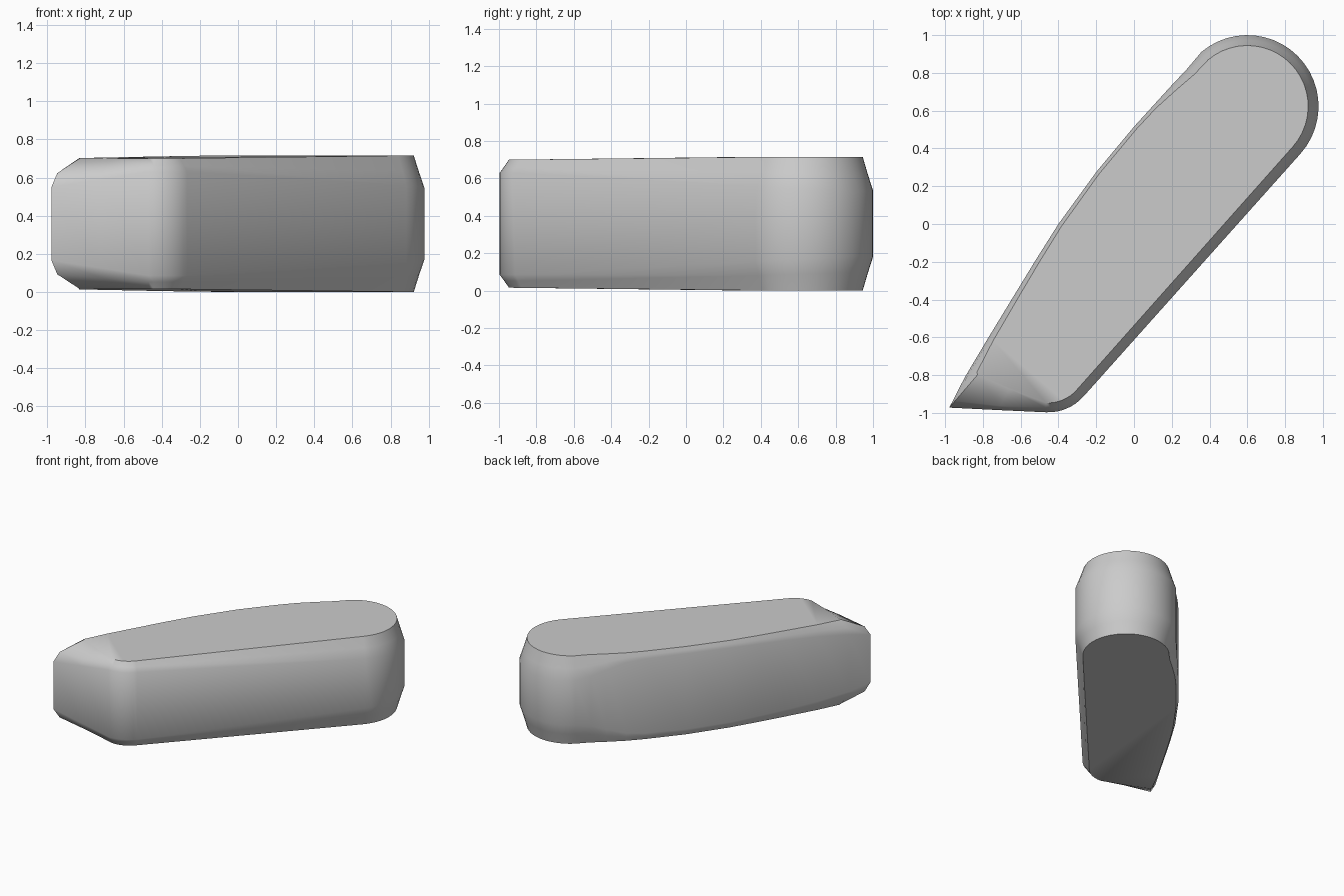
import bpy
import bmesh
from math import radians, cos, sin
from mathutils import Vector

cube = bpy.data.objects.get("Cube")
if cube:
    bpy.data.objects.remove(cube, do_unlink=True)

MID_Z = 0.358


def cap_height(y):
    # flat caps that thin slightly toward the front
    return 0.715 - 0.015 * min(1, max(0, (0.3 - y) / 1.25))


def arc(cx, cy, radius, start, end, steps, inset, z_start, z_end):
    stations = []
    for i in range(steps + 1):
        t = i / steps
        a = radians(start + (end - start) * t)
        d = Vector((cos(a), sin(a)))
        c = Vector((cx, cy))
        stations.append((c + d * radius, c + d * (radius - inset),
                         z_start + (z_end - z_start) * t, 0.5))
    return stations


# Each station: wall point, cap point, shoulder height, chamfer roundness
stations = arc(0.6, 0.623, 0.377, 130, 45, 11, 0.055, 0.54, 0.53)
stations += arc(0.6, 0.623, 0.377, 37, -41.7, 10, 0.055, 0.535, 0.56)
stations += arc(-0.455, -0.745, 0.252, -41.7, -93, 8, 0.05, 0.63, 0.63)

# pointed front tip
for wall, cap, z in [((-0.72, -0.985), (-0.66, -0.873), 0.59),
                     ((-0.978, -0.972), (-0.827, -0.797), 0.55),
                     ((-0.895, -0.81), (-0.832, -0.785), 0.59)]:
    stations.append((Vector(wall), Vector(cap), z, 0.2))

# gently curved left flank: x, y, inset, shoulder height
inward = Vector((0.8, -0.6))
for x, y, inset, z in [(-0.77, -0.6, 0.03, 0.62), (-0.63, -0.37, 0.025, 0.64),
                       (-0.52, -0.19, 0.022, 0.65), (-0.4, 0, 0.02, 0.66),
                       (-0.2, 0.275, 0.018, 0.665), (0, 0.515, 0.018, 0.66),
                       (0.1, 0.625, 0.02, 0.645), (0.2, 0.735, 0.035, 0.6),
                       (0.28, 0.82, 0.048, 0.56)]:
    wall = Vector((x, y))
    stations.append((wall, wall + inward * inset, z, 0.4))

# Four ring levels per half, mirrored about the middle height
bm = bmesh.new()


def ring(level, sign):
    verts = []
    for wall, cap, z, roundness in stations:
        top = cap_height(cap.y)
        if level == "cap":
            p, h = cap, top
        elif level == "chamfer":
            p, h = wall.lerp(cap, roundness), z + (top - z) * 0.48
        else:
            p, h = wall, z
        verts.append(bm.verts.new((p.x, p.y, MID_Z + sign * (h - MID_Z))))
    return verts


rings = [ring(level, -1) for level in ("cap", "chamfer", "shoulder")]
rings += [ring(level, 1) for level in ("shoulder", "chamfer", "cap")]
count = len(stations)
for low, high in zip(rings, rings[1:]):
    for i in range(count):
        j = (i + 1) % count
        bm.faces.new((low[i], low[j], high[j], high[i]))
bm.faces.new(rings[0])
bm.faces.new(rings[-1])
bmesh.ops.recalc_face_normals(bm, faces=bm.faces)

mesh = bpy.data.meshes.new("tapered_block")
bm.to_mesh(mesh)
bm.free()
block = bpy.data.objects.new("tapered_block", mesh)
bpy.context.collection.objects.link(block)

# Plain grey finish
grey = bpy.data.materials.new("plain_grey")
grey.use_nodes = True
color = (0.6, 0.6, 0.6, 1)
grey.diffuse_color = color
grey.node_tree.nodes["Principled BSDF"].inputs["Base Color"].default_value = color
mesh.materials.append(grey)

bpy.ops.object.select_all(action="DESELECT")
block.select_set(True)
bpy.context.view_layer.objects.active = block
bpy.ops.object.shade_smooth_by_angle(angle=radians(40))
